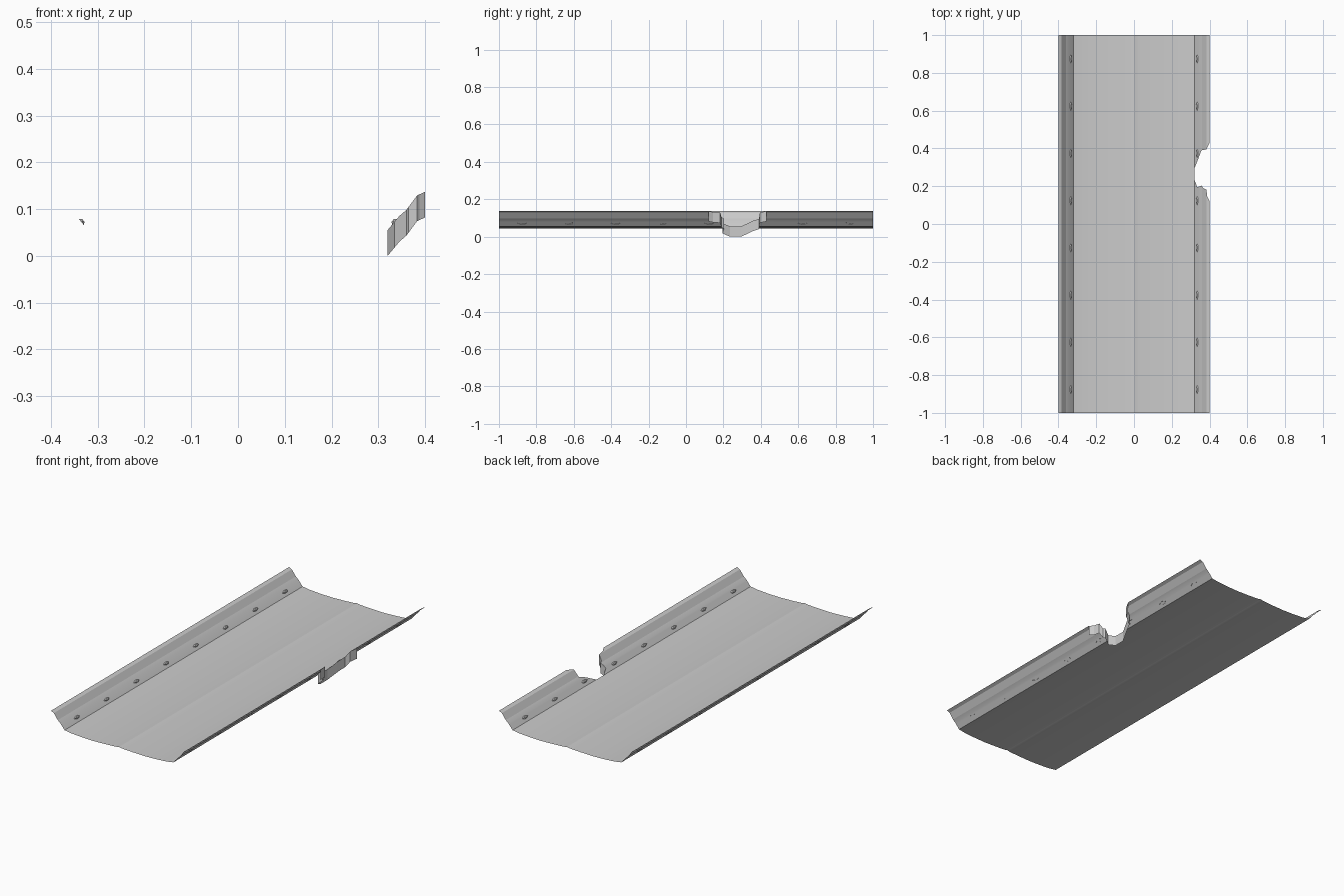
import bpy, bmesh, math
from mathutils import Vector

if "Cube" in bpy.data.objects:
    bpy.data.objects.remove(bpy.data.objects["Cube"])

# half cross-section (x, z): centre ridge, shallow trough, stepped bank
PROFILE = [(0, .052), (.012, .049), (.03, .0475), (.08, .045), (.15, .043), (.22, .045),
           (.28, .049), (.32, .055), (.345, .085), (.36, .098), (.383, .129), (.4, .137)]
# broken bite in the right bank, (x, y) along its near and far side
NEAR = [(.32, .235), (.335, .195), (.36, .203), (.365, .19), (.383, .182), (.388, .145), (.4, .12)]
FAR = [(.32, .295), (.34, .345), (.357, .39), (.383, .395), (.4, .43)]
DROP = .055


def lerp(pts, x):
    for (a, p), (b, q) in zip(pts, pts[1:]):
        if x <= b:
            return p + (q - p) * (x - a) / (b - a)
    return pts[-1][1]


def make_object(name, bm, angle=None):
    bmesh.ops.remove_doubles(bm, verts=bm.verts, dist=1e-5)
    me = bpy.data.meshes.new(name)
    bm.to_mesh(me)
    bm.free()
    ob = bpy.data.objects.new(name, me)
    bpy.context.collection.objects.link(ob)
    if angle:
        bpy.ops.object.select_all(action='DESELECT')
        ob.select_set(True)
        bpy.context.view_layer.objects.active = ob
        bpy.ops.object.shade_smooth_by_angle(angle=math.radians(angle))
    return ob


def quad(bm, *pts):
    bm.faces.new([bm.verts.new(p) for p in pts])


# channel sheet: strips along y, the right bank split by the bite
bm = bmesh.new()
left = [-x for x, _ in PROFILE[:0:-1]]
cuts = {round(x, 4) for x, _ in PROFILE + NEAR + FAR}
xs = left + sorted(cuts)
for a, b in zip(xs, xs[1:]):
    za, zb = lerp(PROFILE, abs(a)), lerp(PROFILE, abs(b))
    if a < .3199:
        spans = [((-1, -1), (1, 1))]
    else:
        spans = [((-1, -1), (lerp(NEAR, a), lerp(NEAR, b))),
                 ((lerp(FAR, a), lerp(FAR, b)), (1, 1))]
    for (a0, b0), (a1, b1) in spans:
        quad(bm, (a, a0, za), (b, b0, zb), (b, b1, zb), (a, a1, za))
make_object("channel_sheet", bm, 10)

# broken edge: wall hanging below the outline of the bite
bm = bmesh.new()
bank = [x for x in xs if x >= .3199]
outline = [(x, lerp(NEAR, x)) for x in reversed(bank)] + [(x, lerp(FAR, x)) for x in bank]
for (ax, ay), (bx, by) in zip(outline, outline[1:]):
    za, zb = lerp(PROFILE, ax), lerp(PROFILE, bx)
    quad(bm, (ax, ay, za), (ax, ay, za - DROP), (bx, by, zb - DROP), (bx, by, zb))
make_object("broken_edge", bm)

# studs: small pointed bumps along the foot of both banks
slope = Vector((.025, 0, .03)).normalized()
normal = Vector((-slope.z, 0, slope.x))
base = Vector((.3345, 0, lerp(PROFILE, .3345)))
RIM = [(0, -.026), (.008, -.008), (.007, .012), (0, .022), (-.007, .012), (-.008, -.008)]
bm = bmesh.new()
for side in (-1, 1):
    for i in range(8):
        y = -.875 + .25 * i

        def place(u, v, h):
            p = base + slope * u + normal * h
            return (side * p.x, y + v, p.z)
        rim = [bm.verts.new(place(u, v, -.0005)) for u, v in RIM]
        top = [bm.verts.new(place(u * .5, v * .5, .005)) for u, v in RIM]
        for k in range(6):
            n = (k + 1) % 6
            bm.faces.new((rim[k], rim[n], top[n], top[k]))
        bm.faces.new(top)
bmesh.ops.recalc_face_normals(bm, faces=bm.faces)
for f in bm.faces:
    if f.normal.z < -.75:
        f.normal_flip()
make_object("bank_studs", bm)
